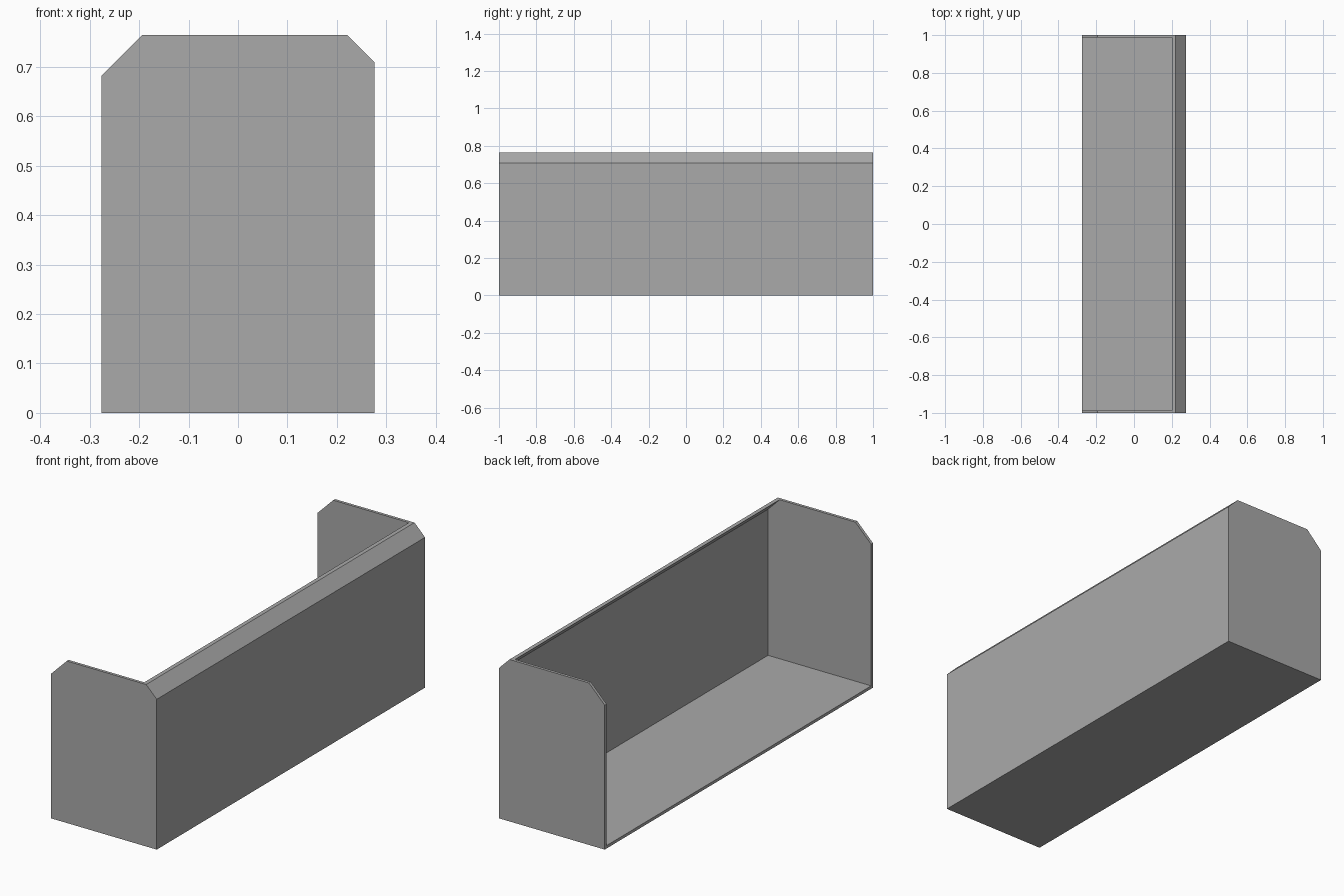
import bpy
import bmesh

if "Cube" in bpy.data.objects:
    bpy.data.objects.remove(bpy.data.objects["Cube"])

HX, H, T = 0.276, 0.764, 0.0138   # half width, height, sheet thickness
BIG, SMALL = 0.0825, 0.055        # corner chamfers

grey = bpy.data.materials.new("plain grey")
grey.diffuse_color = (0.4, 0.4, 0.4, 1)
grey.use_nodes = True
grey.node_tree.nodes["Principled BSDF"].inputs["Base Color"].default_value = grey.diffuse_color


def extrude_y(name, profile, y0, y1):
    """Solid made from an x/z profile swept along y."""
    bm = bmesh.new()
    face = bm.faces.new([bm.verts.new((x, y0, z)) for x, z in profile])
    res = bmesh.ops.extrude_face_region(bm, geom=[face])
    verts = [v for v in res["geom"] if isinstance(v, bmesh.types.BMVert)]
    bmesh.ops.translate(bm, verts=verts, vec=(0, y1 - y0, 0))
    bmesh.ops.recalc_face_normals(bm, faces=bm.faces)
    mesh = bpy.data.meshes.new(name)
    bm.to_mesh(mesh)
    bm.free()
    mesh.materials.append(grey)
    obj = bpy.data.objects.new(name, mesh)
    bpy.context.collection.objects.link(obj)


# End panels with chamfered top corners
end = [(-HX, 0), (HX, 0), (HX, H - SMALL), (HX - SMALL, H),
       (-HX + BIG, H), (-HX, H - BIG)]
extrude_y("front_end_panel", end, -1, -1 + T)
extrude_y("back_end_panel", end, 1 - T, 1)

# Floor and long wall in one bent sheet of even thickness
d = T * 2 ** 0.5                  # sheet width along the cut top rim
xi = HX - T
z_bend = (HX - SMALL - d) + H - xi
sheet = [(-HX, 0), (HX, 0), (HX, H - SMALL), (HX - SMALL, H),
         (HX - SMALL - d, H), (xi, z_bend), (xi, T), (-HX, T)]
extrude_y("floor_and_side_wall", sheet, -1 + T, 1 - T)
